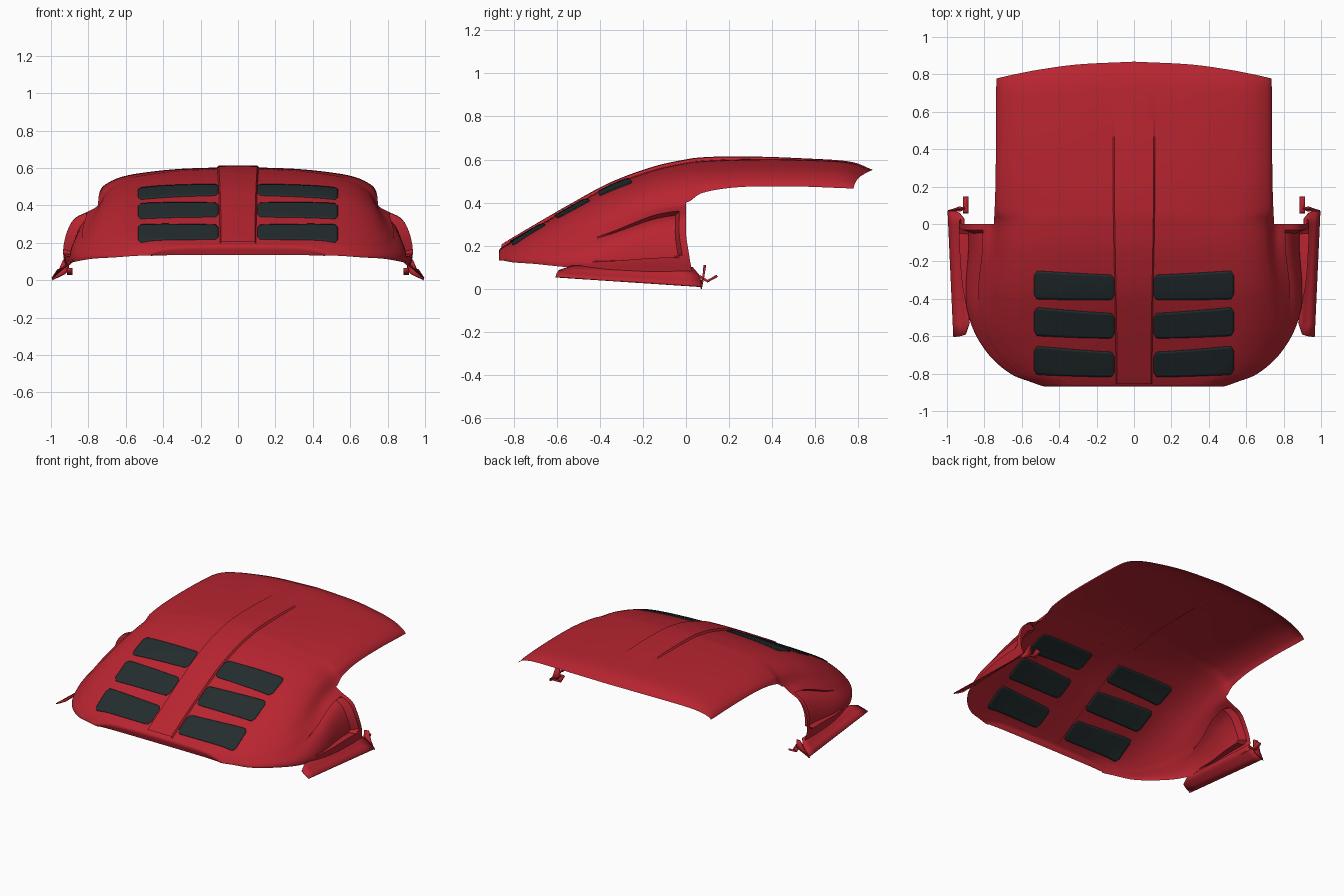
import bpy, bmesh
from mathutils import Vector
from mathutils.bvhtree import BVHTree

cube = bpy.data.objects.get("Cube")
if cube:
    bpy.data.objects.remove(cube, do_unlink=True)


def material(name, rgb):
    m = bpy.data.materials.new(name)
    m.use_nodes = True
    m.diffuse_color = (*rgb, 1)
    bsdf = next(n for n in m.node_tree.nodes if n.type == "BSDF_PRINCIPLED")
    bsdf.inputs["Base Color"].default_value = (*rgb, 1)
    return m


RED = material("red paint", (0.48, 0.018, 0.03))
DARK = material("dark vent", (0.017, 0.026, 0.028))


def grid_object(name, rows, mat, mirror=True, thickness=0, angle=0.6):
    """Skin a grid of points; None leaves a gap."""
    bm = bmesh.new()
    vs = [[bm.verts.new(p) if p else None for p in row] for row in rows]
    for a, b in zip(vs, vs[1:]):
        for quad in zip(a, a[1:], b[1:], b):
            if all(quad):
                bm.faces.new(quad)
    bmesh.ops.recalc_face_normals(bm, faces=bm.faces)
    bm.faces.ensure_lookup_table()
    # point the sheet upward
    if sum(f.normal.z * f.calc_area() for f in bm.faces) < 0:
        bmesh.ops.reverse_faces(bm, faces=bm.faces)
    tree = BVHTree.FromBMesh(bm)
    me = bpy.data.meshes.new(name)
    bm.to_mesh(me)
    bm.free()
    ob = bpy.data.objects.new(name, me)
    bpy.context.collection.objects.link(ob)
    me.materials.append(mat)
    bpy.ops.object.select_all(action="DESELECT")
    ob.select_set(True)
    bpy.context.view_layer.objects.active = ob
    bpy.ops.object.shade_smooth_by_angle(angle=angle)
    if thickness:
        s = ob.modifiers.new("Thickness", "SOLIDIFY")
        s.thickness, s.offset = thickness, 0
    if mirror:
        ob.modifiers.new("Mirror", "MIRROR")
    return tree


def lerp(a, b, t):
    return a + (b - a) * t


def smooth(a, b, x):
    t = min(max((x - a) / (b - a), 0), 1)
    return t * t * (3 - 2 * t)


def spline(pts, t):
    """Smooth curve through points, one unit of t per point."""
    i = min(int(t), len(pts) - 2)
    f = t - i
    b, c = pts[i], pts[i + 1]
    a = pts[i - 1] if i else b * 2 - c
    d = pts[i + 2] if i + 2 < len(pts) else c * 2 - b
    return (b * 2 + (c - a) * f + (a * 2 - b * 5 + c * 4 - d) * f**2
            + (b * 3 - a - c * 3 + d) * f**3) / 2


# Cross-sections as (share of half width, share of height), centre to lower edge
NOSE = [(0, 1), (.36, .97), (.6, .92), (.72, .85), (.82, .7), (.9, .5),
        (.94, .36), (.97, .25), (.99, .16), (1, .08), (1, 0)]
CABIN = [(0, 1), (.32, .98), (.535, .94), (.663, .88), (.75, .78), (.802, .64),
         (.855, .58), (.935, .505), (.98, .36), (1, .17), (.985, 0)]
ROOF = [(0, 1), (.4, .93), (.68, .77), (.85, .58), (.96, .28), (1, 0)]
EDGE = len(ROOF) - 1

# Stations along the length: y, half width, top, lower edge
FRONT = [(-.86, .46, .135, .13), (-.868, .48, .178, .132), (-.845, .55, .2, .13),
         (-.8, .66, .228, .122), (-.7, .775, .287, .115), (-.55, .865, .374, .1),
         (-.35, .915, .482, .088), (-.15, .933, .555, .076), (0, .935, .588, .065)]
REAR = [(.08, .745, .598, .446), (.25, .74, .604, .472), (.5, .738, .604, .475),
        (.75, .737, .592, .468), (.868, .735, .552, .465)]

stations = []
for y, w, top, low in FRONT:
    s = smooth(-.6, -.05, y)
    row = []
    for k, ((a, b), (c, d)) in enumerate(zip(NOSE, CABIN)):
        sweep = .015 * max(k - 8, 0) * s
        row.append(Vector((w * lerp(a, c, s), y + sweep, lerp(low, top, lerp(b, d, s)))))
    stations.append(row)
last_side = stations[-1]
for n, (y, w, top, low) in enumerate(REAR):
    bow = (0, 0, 0, .045, .09)[n]
    row = [Vector((w * a, y - bow * a * a, lerp(low, top, b))) for a, b in ROOF]
    for k in range(EDGE + 1, len(NOSE)):  # guide points past the roof edge
        row.append(last_side[k] + Vector((0, y, 0)) if n == 0
                   else row[EDGE] - Vector((0, 0, .03 * (k - EDGE))))
    stations.append(row)

# Body shell: nose, side panels and roof in one sheet
SUB = 8
side_end = (len(FRONT) - 1) * SUB
rows = []
for j in range((len(stations) - 1) * SUB + 1):
    ctrl = [spline([st[k] for st in stations], j / SUB) for k in range(len(NOSE))]
    row = []
    for i in range((len(NOSE) - 1) * SUB + 1):
        u = i / SUB
        p = spline(ctrl, u)
        p.x = max(p.x, 0)
        if 6.2 < u < 9.1 and j <= side_end and p.y < -.035:  # side intake pocket
            depth = .05 * smooth(-.5, -.08, p.y)
            p -= Vector((depth, 0, depth * .3))
        row.append(p if j <= side_end or u <= EDGE else None)
    rows.append(row)
shell = grid_object("body_shell", rows, RED)


def drape(x, y, lift=0):
    hit = shell.ray_cast(Vector((max(abs(x), .002), y, 2)), Vector((0, 0, -1)))[0]
    return Vector((x, y, (hit.z if hit else .14) + lift))


# Raised centre rib fading out along the roof
rows = []
for j in range(81):
    y = lerp(-.856, .7, j / 80)
    half = lerp(.09, .105, smooth(-.85, .3, y))
    lift = .012 * (1 - smooth(.1, .7, y)) + .001
    rows.append([drape(x * half, y, lift if abs(x) <= 1 else -.001)
                 for x in (-1.08, -1, -.6, -.2, .2, .6, 1, 1.08)])
grid_object("centre_rib", rows, RED, mirror=False, angle=.4)

# Three pairs of dark vents with rounded corners
for name, inner, outer in (("lower", -.75, -.727), ("middle", -.543, -.52), ("upper", -.338, -.325)):
    rows = []
    for i in range(33):
        t = i / 32
        x = lerp(.105, .533, t)
        corner = max(0, .025 - min(x - .105, .533 - x))
        half = lerp(.066, .076, t) - (.025 - max(.025**2 - corner**2, 0) ** .5)
        mid = lerp(inner, outer, t**1.4)
        rows.append([drape(x, mid + half * s / 6) for s in range(-6, 7)])
    grid_object(name + "_vents", rows, DARK, thickness=.009)

# Flared sill strips below the side panels
front = [Vector(p) for p in ((.88, -.53, .105), (.9, -.59, .085), (.93, -.6, .07), (.965, -.605, .055))]
back = [Vector(p) for p in ((.91, .03, .1), (.935, .06, .065), (.965, .07, .035), (.995, .07, .01))]
rows = [[lerp(a, b, j / 10) for a, b in zip(front, back)] for j in range(11)]
grid_object("side_sills", rows, RED, thickness=.006)

# End tabs and clips behind the sills
tab = [[Vector((.905, .085, .11)), Vector((.935, .09, .11))],
       [Vector((.905, .08, .05)), Vector((.96, .08, .05))],
       [Vector((.93, .07, .03)), Vector((.995, .07, 0))]]
grid_object("sill_end_tabs", tab, RED, thickness=.008)
clip = [[Vector((x, y, z)) for x in (.885, .915)]
        for y, z in ((.06, .06), (.1, .035), (.145, .06))]
grid_object("sill_clips", clip, RED, thickness=.012)
